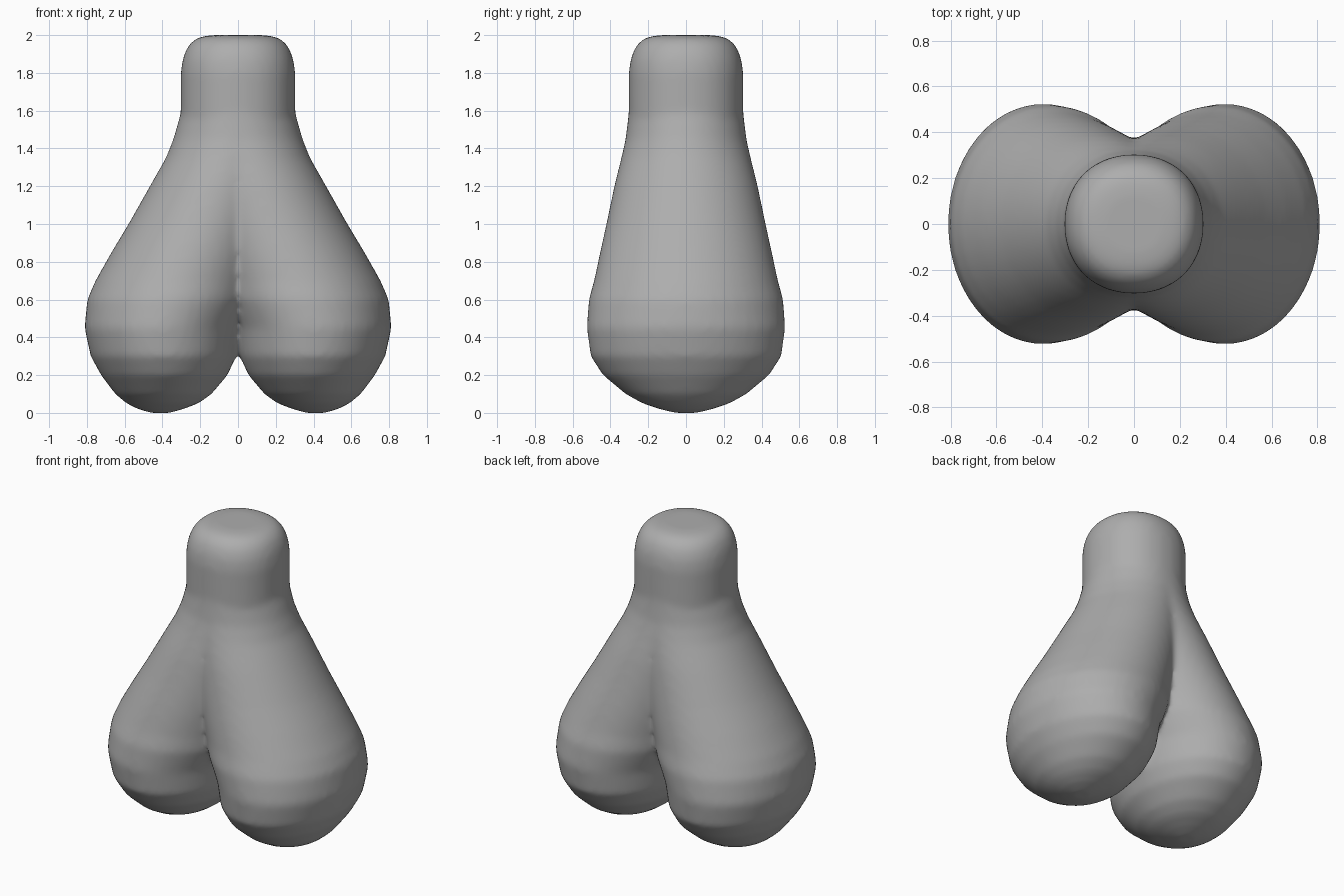
import bpy, bmesh
from math import sin, cos, pi, copysign

if "Cube" in bpy.data.objects:
    bpy.data.objects.remove(bpy.data.objects["Cube"], do_unlink=True)

SIDES = 48

grey = bpy.data.materials.new("plain_grey")
grey.use_nodes = True
colour = (0.42, 0.42, 0.42, 1)
grey.diffuse_color = colour
grey.node_tree.nodes["Principled BSDF"].inputs["Base Color"].default_value = colour


def spow(v, e):
    return copysign(abs(v) ** e, v)


def loft(bm, sections, side=1, power=1.0):
    """Closed skin through horizontal ovals (z, centre x, radius x, radius y)."""
    rings = []
    for z, cx, rx, ry in sections:
        ring = []
        for i in range(SIDES):
            a = 2 * pi * i / SIDES
            ring.append(bm.verts.new((side * (cx + rx * spow(cos(a), power)),
                                      ry * spow(sin(a), power), z)))
        rings.append(ring)
    for low, high in zip(rings, rings[1:]):
        for i in range(SIDES):
            j = (i + 1) % SIDES
            bm.faces.new((low[i], low[j], high[j], high[i]))
    bm.faces.new(rings[0][::-1])
    bm.faces.new(rings[-1])


# Swollen lower lobe, leaning outwards from the neck
lobe = [(0.0, 0.41, 0.05, 0.06), (0.02, 0.41, 0.12, 0.14), (0.05, 0.40, 0.19, 0.23),
        (0.1, 0.395, 0.255, 0.32), (0.2, 0.39, 0.335, 0.44), (0.3, 0.395, 0.385, 0.505),
        (0.45, 0.4, 0.413, 0.525), (0.6, 0.355, 0.443, 0.515), (0.7, 0.32, 0.435, 0.487),
        (0.85, 0.255, 0.415, 0.455), (1.0, 0.19, 0.39, 0.422), (1.2, 0.11, 0.357, 0.38),
        (1.35, 0.05, 0.332, 0.343), (1.45, 0.02, 0.322, 0.32), (1.6, 0.0, 0.3, 0.303)]

# Upright neck with a rounded, flat-topped end
neck = [(1.0, 0, 0.25, 0.25), (1.4, 0, 0.3, 0.3), (1.6, 0, 0.303, 0.303),
        (1.8, 0, 0.303, 0.303), (1.87, 0, 0.294, 0.294), (1.93, 0, 0.272, 0.272),
        (1.97, 0, 0.24, 0.24), (1.993, 0, 0.195, 0.195), (2.0, 0, 0.13, 0.13)]

bm = bmesh.new()
for side in (-1, 1):
    loft(bm, lobe, side)
loft(bm, neck, power=0.93)
bmesh.ops.recalc_face_normals(bm, faces=bm.faces)
mesh = bpy.data.meshes.new("forked_body")
bm.to_mesh(mesh)
bm.free()
body = bpy.data.objects.new("forked_body", mesh)
bpy.context.collection.objects.link(body)
mesh.materials.append(grey)

# Fuse the neck and lobes into one skin and soften the joins
fuse = body.modifiers.new("fuse", "REMESH")
fuse.mode = "VOXEL"
fuse.voxel_size = 0.02
fuse.use_smooth_shade = True
soften = body.modifiers.new("soften", "SMOOTH")
soften.factor = 0.5
soften.iterations = 8
